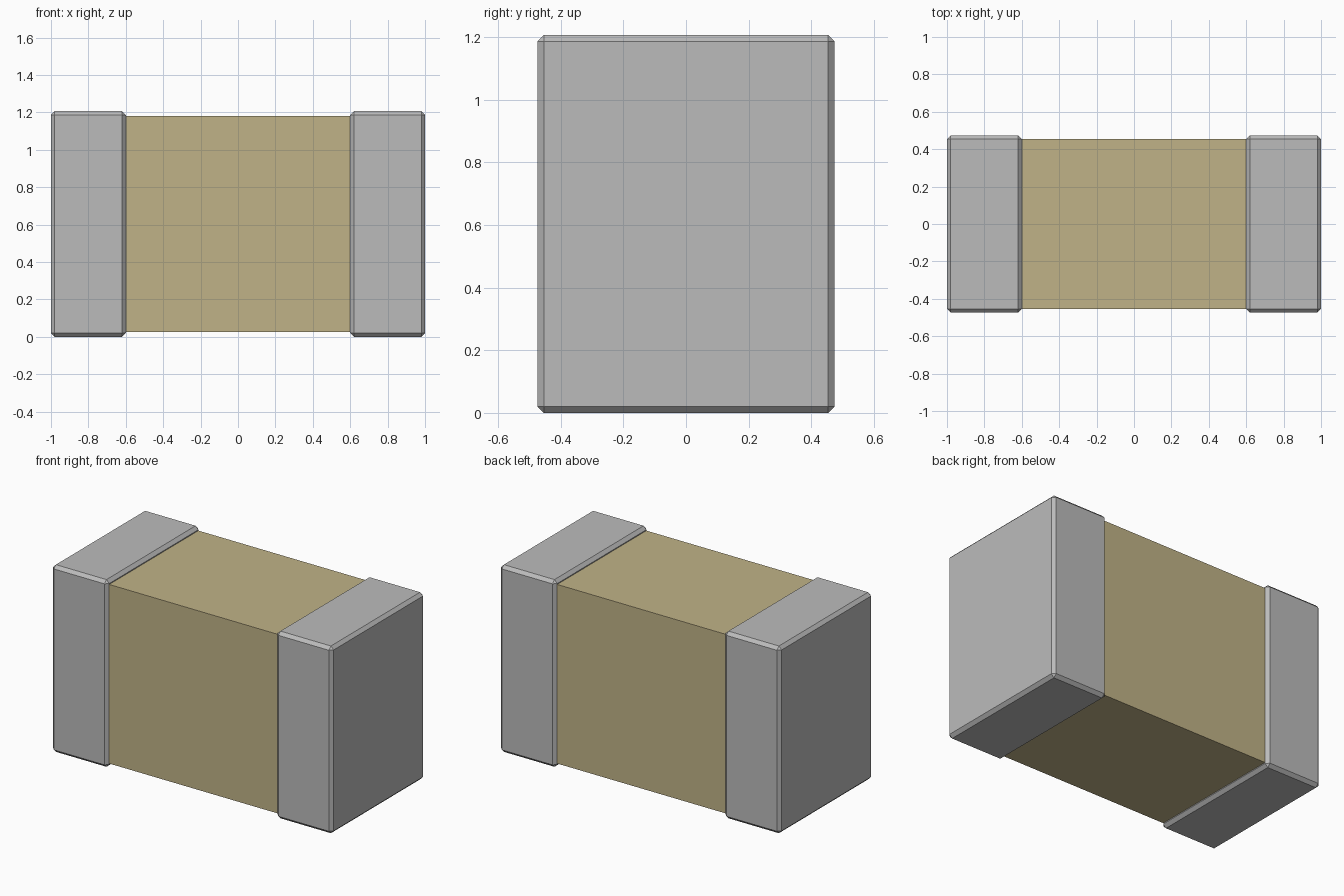
import bpy
import bmesh
from mathutils import Matrix, Vector

cube = bpy.data.objects.get("Cube")
if cube:
    bpy.data.objects.remove(cube, do_unlink=True)


def make_material(name, rgb, metallic=0.0):
    mat = bpy.data.materials.new(name)
    mat.use_nodes = True
    mat.diffuse_color = (*rgb, 1.0)
    bsdf = mat.node_tree.nodes["Principled BSDF"]
    bsdf.inputs["Base Color"].default_value = (*rgb, 1.0)
    return mat


def make_box(name, centre, size, mat, chamfer=0.0):
    """Flat-shaded box, with an optional single-segment chamfer on all edges."""
    bm = bmesh.new()
    bmesh.ops.create_cube(bm, size=1.0, matrix=Matrix.Diagonal((*size, 1.0)))
    if chamfer:
        bmesh.ops.bevel(bm, geom=bm.edges[:], offset=chamfer, segments=1,
                        affect='EDGES')
    mesh = bpy.data.meshes.new(name)
    bm.to_mesh(mesh)
    bm.free()
    mesh.materials.append(mat)
    obj = bpy.data.objects.new(name, mesh)
    obj.location = Vector(centre)
    bpy.context.collection.objects.link(obj)
    return obj


metal = make_material("grey metal", (0.50, 0.50, 0.50))
ceramic = make_material("tan ceramic", (0.53, 0.45, 0.245))

HEIGHT = 1.206
MID = HEIGHT / 2

# Ceramic block, its ends tucked inside the caps
make_box("ceramic_body", (0, 0, MID), (1.5, 0.908, 1.154), ceramic)

# Chamfered metal end caps
for side, x in (("left", 0.8), ("right", -0.8)):
    make_box(side + "_end_cap", (x, 0, MID), (0.4, 0.948, HEIGHT), metal, 0.02)
